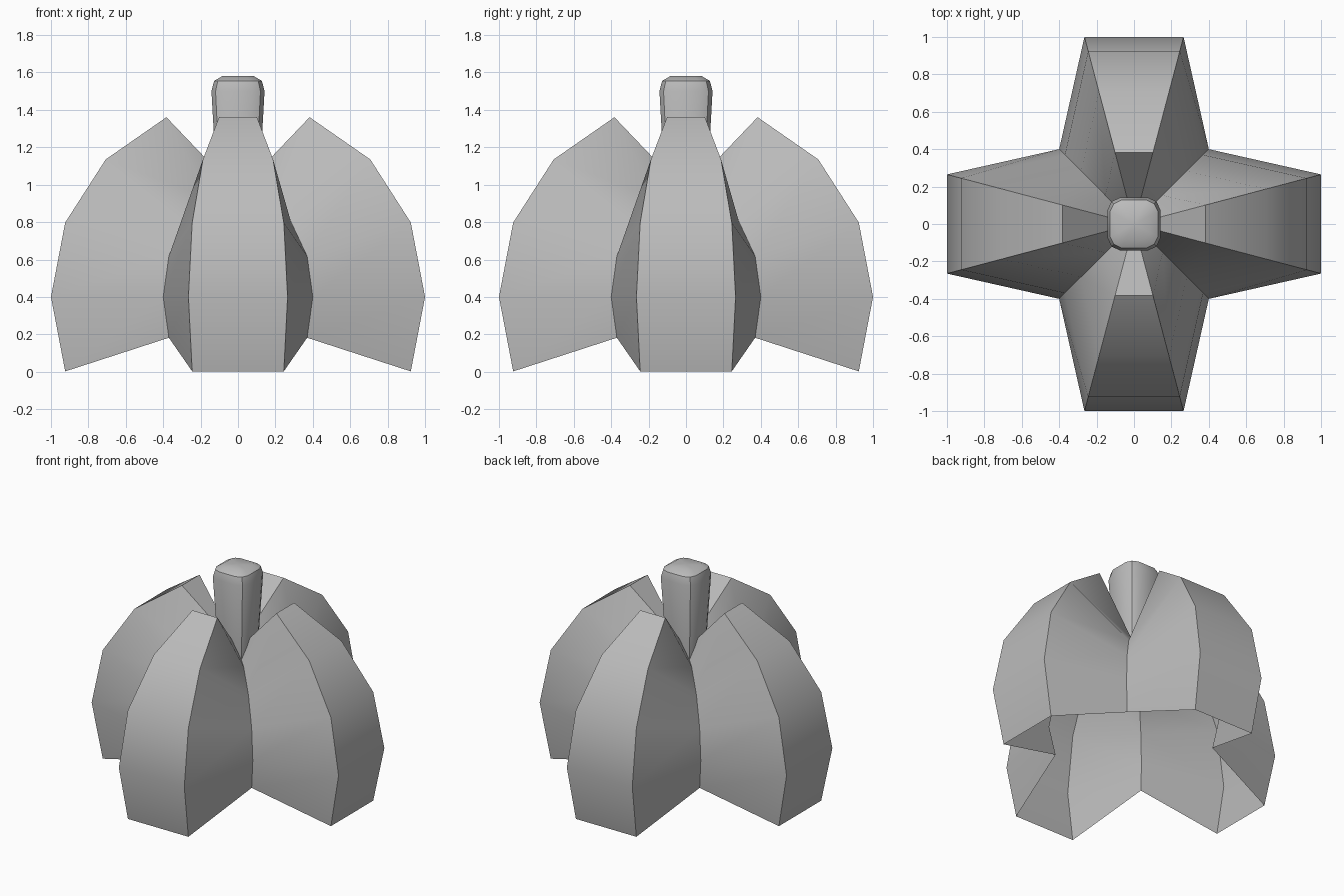
import bpy, bmesh, math
from mathutils import Matrix, Vector

cube = bpy.data.objects.get("Cube")
if cube:
    bpy.data.objects.remove(cube)

grey = bpy.data.materials.new("plain grey")
grey.use_nodes = True
colour = (0.5, 0.5, 0.5, 1)
grey.diffuse_color = colour
grey.node_tree.nodes["Principled BSDF"].inputs["Base Color"].default_value = colour


def four_way(points):
    """Repeat a quarter outline around the vertical axis."""
    return [Matrix.Rotation(k * math.pi / 2, 3, 'Z') @ Vector(p)
            for k in range(4) for p in points]


def loft(name, rings, tip):
    """Skin stacked rings and close the top with a fan to the tip."""
    bm = bmesh.new()
    loops = [[bm.verts.new(p) for p in ring] for ring in rings]
    n = len(loops[0])
    for low, high in zip(loops, loops[1:]):
        for i in range(n):
            j = (i + 1) % n
            bm.faces.new((low[i], low[j], high[j], high[i]))
    top = bm.verts.new(tip)
    for i in range(n):
        bm.faces.new((loops[-1][i], loops[-1][(i + 1) % n], top))
    mesh = bpy.data.meshes.new(name)
    bm.to_mesh(mesh)
    bm.free()
    mesh.materials.append(grey)
    obj = bpy.data.objects.new(name, mesh)
    bpy.context.collection.objects.link(obj)
    bpy.ops.object.select_all(action='DESELECT')
    obj.select_set(True)
    bpy.context.view_layer.objects.active = obj
    bpy.ops.object.shade_smooth_by_angle(angle=math.radians(30))
    return obj


# Hollow gourd body: four broad lobes with deep grooves, open underneath
rings = []
for step in range(-1, 4):
    a = math.radians(22.5 * step)
    r, s = math.cos(a), math.sin(a)
    lobe_z = 0.4 + 1.04 * s
    groove_z = 0.4 + 0.57 * s
    rings.append(four_way([(r, -0.265 * r, lobe_z),
                           (r, 0.265 * r, lobe_z),
                           (0.4 * r, 0.4 * r, groove_z)]))
for p in rings[0]:
    p.z = max(p.z, 0)
loft("gourd_body", rings, (0, 0, 0.96))

# Stem: bulging square section, widening upwards to a rounded cap
section = [(0.142, -0.075), (0.142, 0.075), (0.12, 0.12)]
stem_levels = [(0.9, 0.76), (1.5, 1), (1.555, 0.9), (1.58, 0.6)]
stem_rings = [four_way([(x * k, y * k, z) for x, y in section])
              for z, k in stem_levels]
loft("stem", stem_rings, (0, 0, 1.58))
